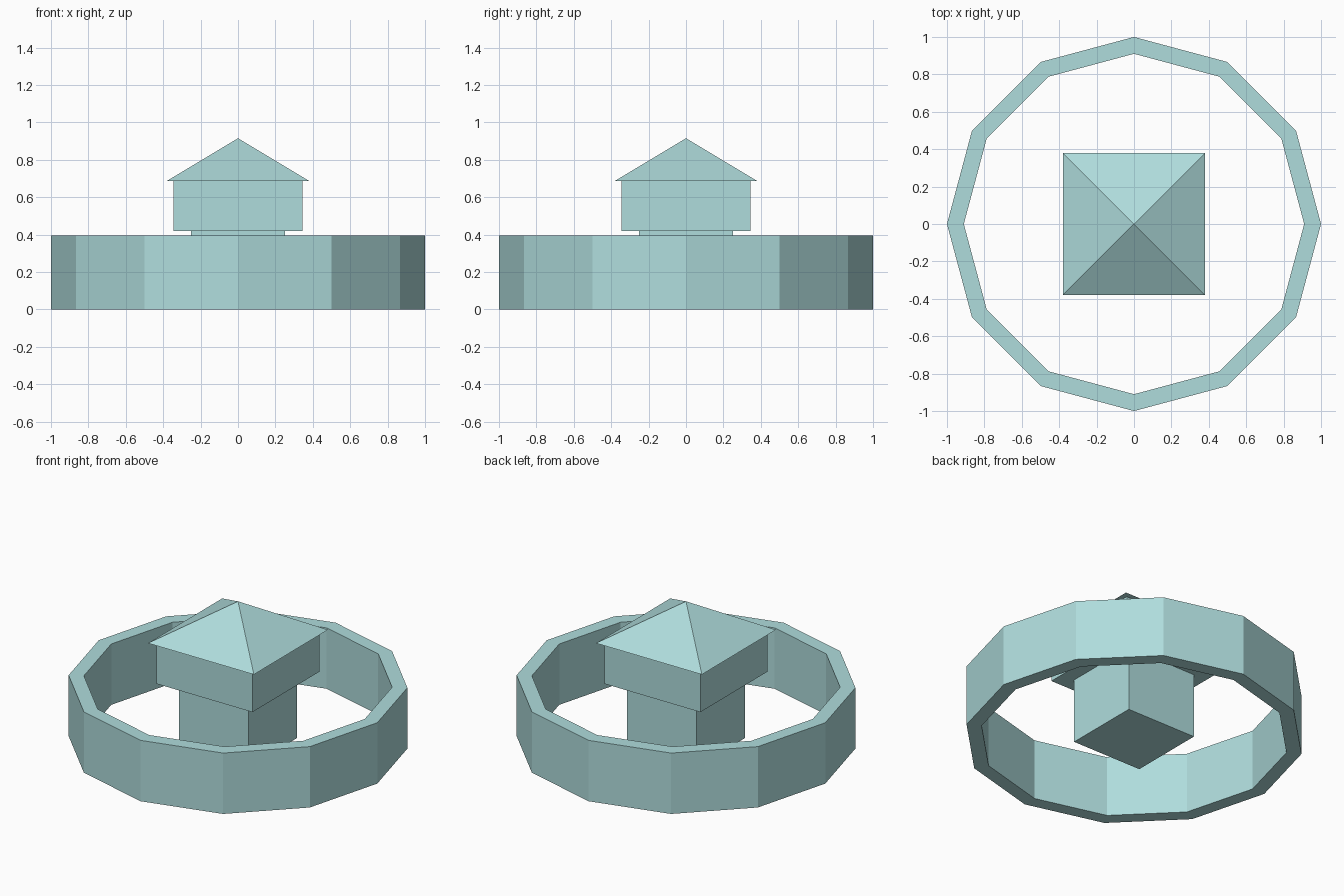
import bpy, bmesh
from math import cos, sin, tau, pi, sqrt

if "Cube" in bpy.data.objects:
    bpy.data.objects.remove(bpy.data.objects["Cube"])

stone = bpy.data.materials.new("teal_stone")
stone.diffuse_color = (0.43, 0.72, 0.72, 1)
stone.use_nodes = True
stone.node_tree.nodes["Principled BSDF"].inputs["Base Color"].default_value = stone.diffuse_color


def finish(obj, name):
    obj.name = name
    obj.data.materials.append(stone)
    return obj


def block(name, half, z0, z1):
    """Square block centred on the z axis."""
    bpy.ops.mesh.primitive_cube_add(size=1, location=(0, 0, (z0 + z1) / 2))
    obj = bpy.context.object
    obj.scale = (2 * half, 2 * half, z1 - z0)
    return finish(obj, name)


def ring(name, sides, outer, inner, height):
    """Faceted wall: a four-corner section repeated around the z axis."""
    bm = bmesh.new()
    section = [(inner, 0), (outer, 0), (outer, height), (inner, height)]
    loops = [[bm.verts.new((r * cos(tau * i / sides), r * sin(tau * i / sides), z))
              for r, z in section] for i in range(sides)]
    for i in range(sides):
        a, b = loops[i], loops[(i + 1) % sides]
        for j in range(4):
            k = (j + 1) % 4
            bm.faces.new((a[j], b[j], b[k], a[k]))
    bmesh.ops.recalc_face_normals(bm, faces=bm.faces)
    mesh = bpy.data.meshes.new(name)
    bm.to_mesh(mesh)
    bm.free()
    obj = bpy.data.objects.new(name, mesh)
    bpy.context.collection.objects.link(obj)
    return finish(obj, name)


# Twelve-sided outer wall
ring("outer_wall", 12, 1.0, 0.91, 0.395)

# Central tower with its overhanging upper storey
block("tower_shaft", 0.25, 0, 0.42)
block("upper_storey", 0.345, 0.42, 0.687)

# Pyramid roof
bpy.ops.mesh.primitive_cone_add(vertices=4, radius1=0.38 * sqrt(2), radius2=0,
                                depth=0.228, location=(0, 0, 0.687 + 0.114),
                                rotation=(0, 0, pi / 4))
finish(bpy.context.object, "pyramid_roof")
